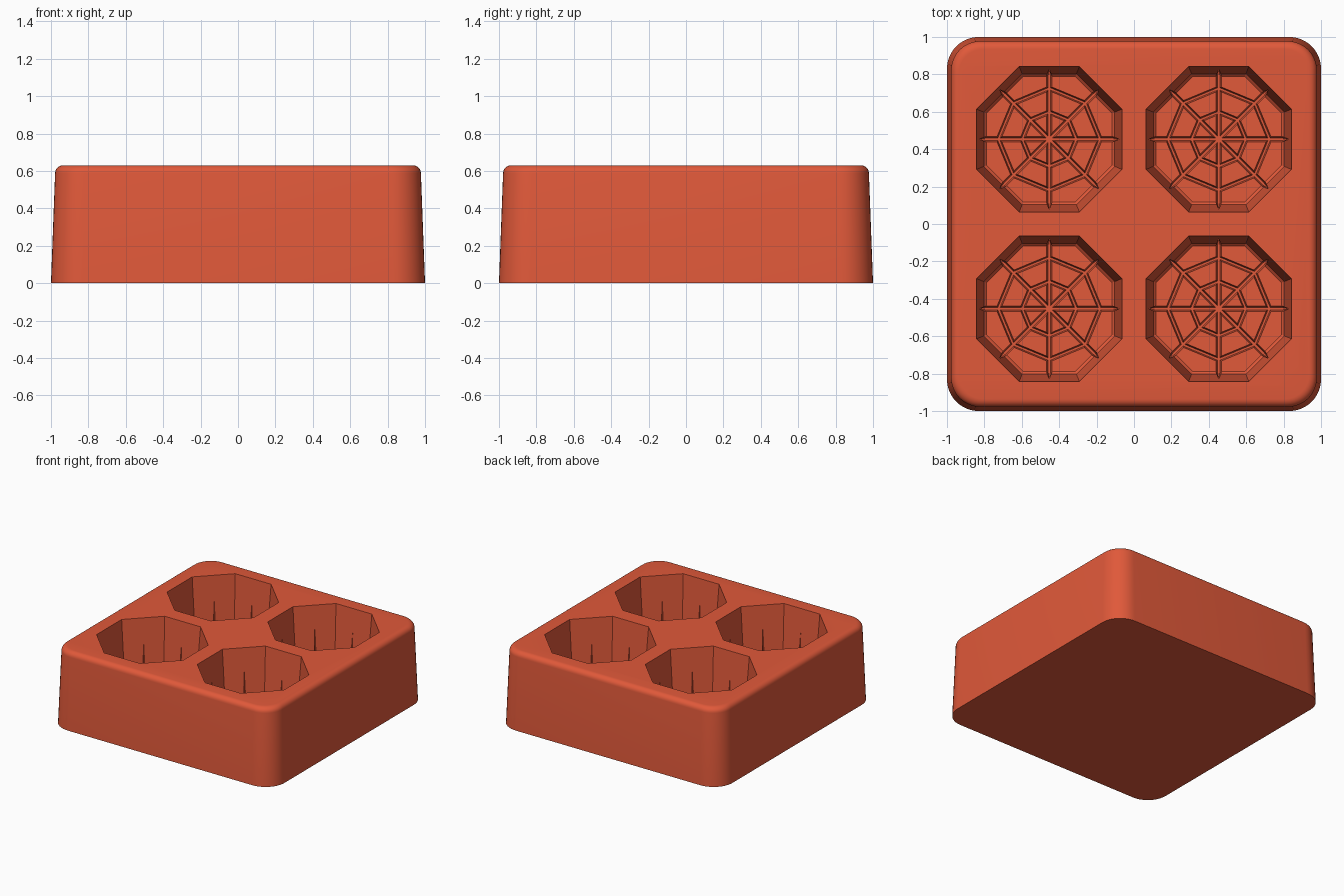
import bpy, bmesh
from math import pi, cos, sin, tau

cube = bpy.data.objects.get("Cube")
if cube:
    bpy.data.objects.remove(cube, do_unlink=True)

TOP, FLOOR, PITCH = 0.63, 0.13, 0.453
CELLS = [(sx * PITCH, sy * PITCH) for sx in (-1, 1) for sy in (-1, 1)]

silicone = bpy.data.materials.new("terracotta_red")
silicone.use_nodes = True
colour = (0.75, 0.1, 0.042, 1)
silicone.diffuse_color = colour
bsdf = silicone.node_tree.nodes["Principled BSDF"]
bsdf.inputs["Base Color"].default_value = colour
bsdf.inputs["Roughness"].default_value = 0.7


def make_object(name, bm):
    bmesh.ops.recalc_face_normals(bm, faces=bm.faces)
    mesh = bpy.data.meshes.new(name)
    bm.to_mesh(mesh)
    bm.free()
    mesh.materials.append(silicone)
    obj = bpy.data.objects.new(name, mesh)
    bpy.context.collection.objects.link(obj)
    return obj


def loft(bm, rings, closed=False):
    """Skin a stack of point rings; cap the ends unless closed."""
    loops = [[bm.verts.new(p) for p in ring] for ring in rings]
    pairs = list(zip(loops, loops[1:]))
    if closed:
        pairs.append((loops[-1], loops[0]))
    for a, b in pairs:
        for i in range(len(a)):
            j = (i + 1) % len(a)
            bm.faces.new((a[i], a[j], b[j], b[i]))
    if not closed:
        bm.faces.new(loops[0])
        bm.faces.new(loops[-1])


def rounded_square(half, radius, z, steps=10):
    points = []
    for corner in range(4):
        mid = pi / 4 + corner * pi / 2
        cx = (half - radius) * (1 if cos(mid) > 0 else -1)
        cy = (half - radius) * (1 if sin(mid) > 0 else -1)
        for k in range(steps + 1):
            a = (corner + k / steps) * pi / 2
            points.append((cx + radius * cos(a), cy + radius * sin(a), z))
    return points


def octagon(centre, radius, z, turn=0.0):
    return [(centre[0] + radius * cos(turn + i * tau / 8),
             centre[1] + radius * sin(turn + i * tau / 8), z) for i in range(8)]


def bar(centre, reach, width, angle, z):
    """Outline of a spoke with pointed ends."""
    outline = [(reach, 0), (reach - 0.035, width), (0.035 - reach, width),
               (-reach, 0), (0.035 - reach, -width), (reach - 0.035, -width)]
    c, s = cos(angle), sin(angle)
    return [(centre[0] + x * c - y * s, centre[1] + x * s + y * c, z) for x, y in outline]


# Drafted block with a rounded top rim
bm = bmesh.new()
rings = [rounded_square(1.0, 0.17, 0)]
fillet = 0.042
for k in range(7):
    a = k / 6 * pi / 2
    inset = 0.022 + fillet * (1 - cos(a))
    rings.append(rounded_square(1.0 - inset, 0.17 - inset * 0.6, TOP - fillet + fillet * sin(a)))
loft(bm, rings)
mold = make_object("mold_block", bm)
cutters = []

# Tapered octagonal cavities, with a small chamfer at the floor
bm = bmesh.new()
flat = 1 / cos(pi / 8)
for c in CELLS:
    profile = [(0.335, FLOOR), (0.35, FLOOR + 0.015), (0.389, TOP), (0.393, TOP + 0.05)]
    loft(bm, [octagon(c, r * flat, z, pi / 8) for r, z in profile])
cutters.append(make_object("cavity_cutter", bm))

# Web spokes, which also notch the cavity walls
for n in range(4):
    bm = bmesh.new()
    base = FLOOR - 0.04 - n * 0.0005
    for c in CELLS:
        loft(bm, [bar(c, 0.375, 0.006, n * pi / 4, base),
                  bar(c, 0.375, 0.014, n * pi / 4, FLOOR),
                  bar(c, 0.375, 0.014, n * pi / 4, FLOOR + 0.31)])
    cutters.append(make_object("spoke_cutter", bm))

# Web rings
for n, radius in enumerate((0.145, 0.272)):
    bm = bmesh.new()
    base = FLOOR - 0.036 - n * 0.0005
    for c in CELLS:
        section = [(-0.006, base), (0.006, base), (0.015, FLOOR + 0.01), (-0.015, FLOOR + 0.01)]
        loft(bm, [octagon(c, radius + d, z) for d, z in section], closed=True)
    cutters.append(make_object("ring_cutter", bm))

# Cut everything, then bake the result into the block
for cutter in cutters:
    cutter.hide_render = True
    mod = mold.modifiers.new(cutter.name, 'BOOLEAN')
    mod.operation = 'DIFFERENCE'
    mod.solver = 'EXACT'
    mod.object = cutter
graph = bpy.context.evaluated_depsgraph_get()
baked = bpy.data.meshes.new_from_object(mold.evaluated_get(graph))
mold.modifiers.clear()
mold.data = baked
for cutter in cutters:
    bpy.data.objects.remove(cutter, do_unlink=True)

bpy.ops.object.select_all(action='DESELECT')
mold.select_set(True)
bpy.context.view_layer.objects.active = mold
bpy.ops.object.shade_smooth_by_angle(angle=pi / 6)
